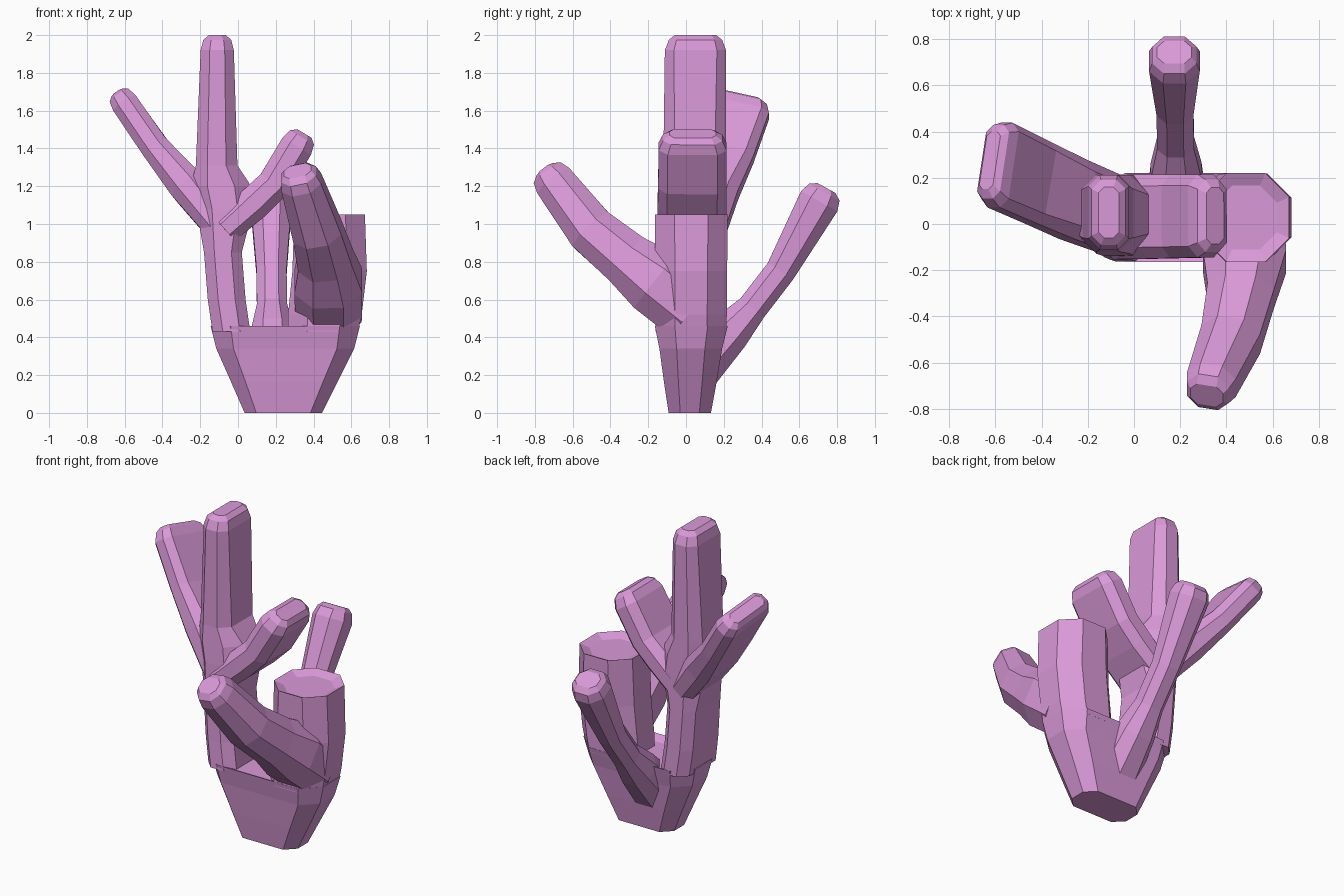
import bpy, bmesh
from mathutils import Vector

if "Cube" in bpy.data.objects:
    bpy.data.objects.remove(bpy.data.objects["Cube"])


def octagon(a, b):
    """Chamfered rectangle of half sizes a and b."""
    c = min(a, b) * .55
    q = [(a, b - c), (a - c, b)]
    half = q + [(-x, y) for x, y in reversed(q)]
    return half + [(-x, -y) for x, y in half]


def limb(name, rings, side, depth=None, plane='X', tilt=True, tip=True, bend=1):
    """Loft octagons along (position, z, half width) rings lying in the XZ or YZ
    plane. The sideways centre and half depth blend from start to end values.
    The end is either a rounded tip or a shallow dish."""
    across = Vector((0, 1, 0)) if plane == 'X' else Vector((1, 0, 0))
    data = []
    for i, (p, z, a) in enumerate(rings):
        f = i / (len(rings) - 1)
        s = side[0] + (side[1] - side[0]) * f ** bend
        b = depth[0] + (depth[1] - depth[0]) * f if depth else a
        data.append((Vector((p, s, z) if plane == 'X' else (s, p, z)), a, b))
    end, a, b = data[-1]
    if tip:
        d = (end - data[-2][0]).normalized()
        data.append((end + d * .055, a * .84, b * .87))
        data.append((end + d * .08, a * .5, b * .68))
    else:
        data.append((end - Vector((0, 0, .025)), a * .72, b * .72))

    bm = bmesh.new()
    loops = []
    for i, (c, a, b) in enumerate(data):
        u, v = Vector((1, 0, 0)), Vector((0, 1, 0))
        if tilt:
            t = (data[min(i + 1, len(data) - 1)][0] - data[max(i - 1, 0)][0]).normalized()
            v = (across - t * across.dot(t)).normalized()
            u = v.cross(t)
        loops.append([bm.verts.new(c + u * p + v * q) for p, q in octagon(a, b)])
    for lo, hi in zip(loops, loops[1:]):
        for k in range(8):
            n = (k + 1) % 8
            bm.faces.new((lo[k], lo[n], hi[n], hi[k]))
    bm.faces.new(loops[0][::-1])
    bm.faces.new(loops[-1])
    bmesh.ops.recalc_face_normals(bm, faces=bm.faces)
    me = bpy.data.meshes.new(name)
    bm.to_mesh(me)
    bm.free()
    ob = bpy.data.objects.new(name, me)
    bpy.context.collection.objects.link(ob)
    return ob


# Flaring foot that carries all limbs
coral = limb("coral", [(.24, 0, .205), (.245, .16, .28), (.25, .34, .365), (.25, .46, .395)],
             (.02, .028), (.112, .193), tilt=False, tip=False)

# Left stem running up into the tall middle finger
stem = limb("left_stem", [(-.035, .43, .1), (-.06, .6, .1), (-.08, .85, .1), (-.07, 1.08, .15),
                          (-.09, 1.2, .16), (-.113, 1.31, .11), (-.11, 1.92, .088)],
            (.026, .05), (.188, .162), tilt=False)

# Short finger leaning right
right = limb("right_finger", [(-.07, .97, .08), (.085, 1.11, .09), (.19, 1.21, .088),
                              (.31, 1.41, .088)], (.03, .035), (.183, .18))

# Broad finger leaning left and back
left = limb("left_finger", [(-.07, .95, .08), (-.26, 1.19, .095), (-.42, 1.38, .075),
                            (-.58, 1.61, .072)], (.03, .255), (.17, .19))

# Thick right trunk with a shallow dished top
trunk = limb("right_trunk", [(.45, .43, .185), (.46, .52, .195), (.485, .75, .197),
                             (.485, 1.05, .187)],
             (.027, .028), (.187, .192), tilt=False, tip=False)

# Front branch curving toward the viewer
front = limb("front_branch", [(.03, .54, .175), (-.16, .695, .18), (-.31, .81, .145),
                              (-.5, .965, .13), (-.695, 1.22, .108)],
             (.48, .335), plane='Y', bend=3)

# Slender back branch
back = limb("back_branch", [(.06, .24, .13), (.23, .425, .11), (.35, .555, .08),
                            (.5, .75, .08), (.705, 1.12, .11)], (.185, .175), plane='Y')

# Fuse the limbs into one skin
bpy.context.view_layer.objects.active = coral
for part in (stem, right, left, trunk, front, back):
    m = coral.modifiers.new("union", 'BOOLEAN')
    m.operation, m.solver, m.object = 'UNION', 'EXACT', part
    bpy.ops.object.modifier_apply(modifier=m.name)
    bpy.data.objects.remove(part)

mat = bpy.data.materials.new("pink_coral")
mat.diffuse_color = (.7, .32, .69, 1)
mat.use_nodes = True
mat.node_tree.nodes["Principled BSDF"].inputs["Base Color"].default_value = mat.diffuse_color
coral.data.materials.clear()
coral.data.materials.append(mat)
